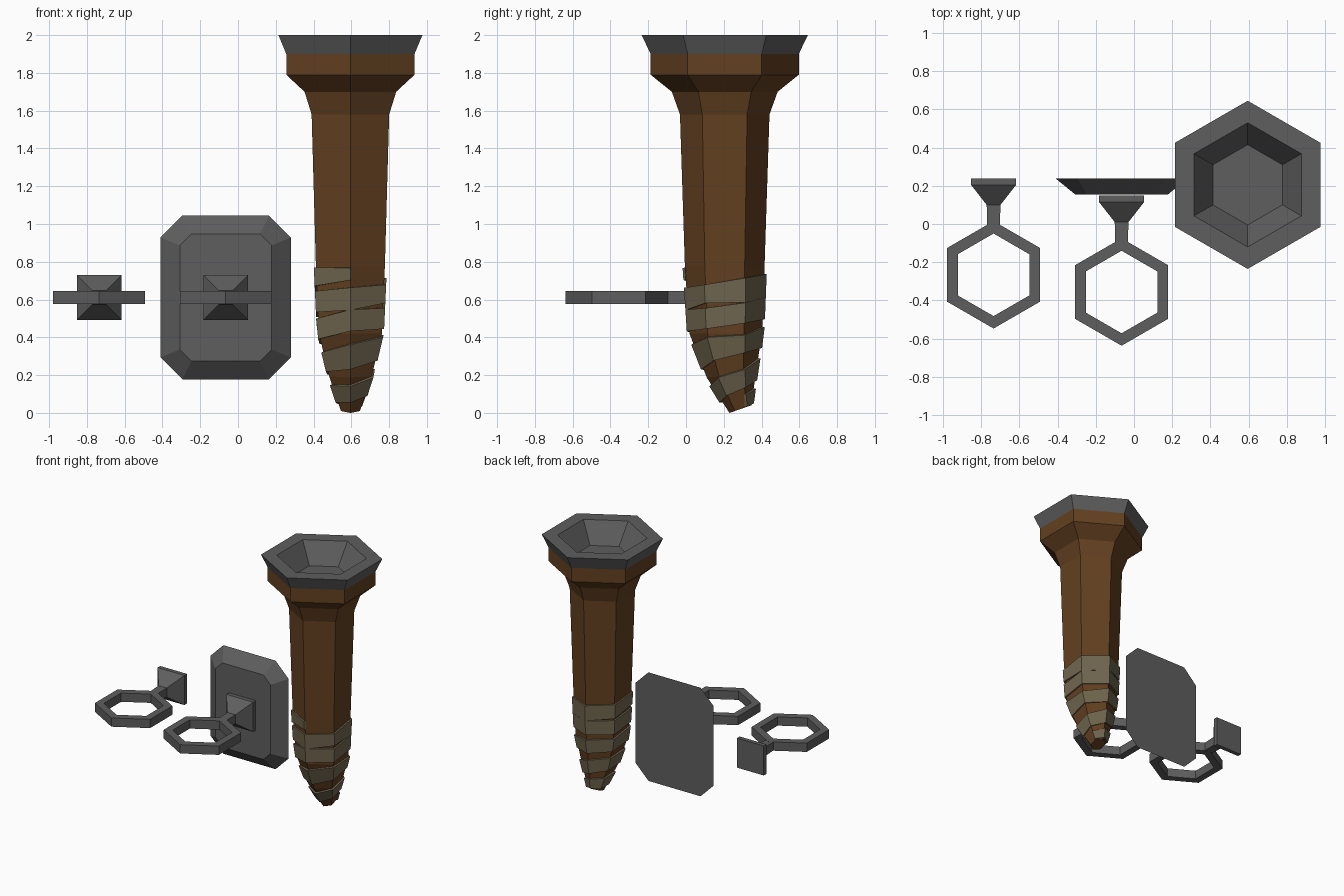
import bpy, bmesh, math, random

random.seed(4)
cube = bpy.data.objects.get("Cube")
if cube:
    bpy.data.objects.remove(cube, do_unlink=True)


def material(name, rgb):
    m = bpy.data.materials.new(name)
    m.use_nodes = True
    m.diffuse_color = (*rgb, 1)
    bsdf = m.node_tree.nodes["Principled BSDF"]
    bsdf.inputs["Base Color"].default_value = (*rgb, 1)
    bsdf.inputs["Roughness"].default_value = 0.9
    return m


WOOD = material("brown wood", (0.125, 0.052, 0.015))
IRON = material("dark iron", (0.112, 0.112, 0.112))
CLOTH = material("grubby cloth", (0.165, 0.135, 0.08))


def loft(name, rings, mats, capped=True, closed=False, rule=None):
    """Skin a list of equal point rings; rule(i) gives the material of strip i."""
    bm = bmesh.new()
    loops = [[bm.verts.new(p) for p in ring] for ring in rings]
    n = len(loops[0])
    pairs = list(zip(loops, loops[1:]))
    if closed:
        pairs.append((loops[-1], loops[0]))
    for i, (a, b) in enumerate(pairs):
        for k in range(n):
            f = bm.faces.new((a[k], a[(k + 1) % n], b[(k + 1) % n], b[k]))
            f.material_index = rule(i) if rule else 0
    if capped:
        bm.faces.new(loops[0][::-1])
        bm.faces.new(loops[-1]).material_index = rule(len(pairs)) if rule else 0
    bmesh.ops.recalc_face_normals(bm, faces=bm.faces)
    return finish(name, bm, mats)


def finish(name, bm, mats):
    me = bpy.data.meshes.new(name)
    bm.to_mesh(me)
    bm.free()
    for m in mats:
        me.materials.append(m)
    ob = bpy.data.objects.new(name, me)
    bpy.context.collection.objects.link(ob)
    return ob


# Torch: hexagonal profile as (height, radius, centre y, tilt)
TX, TY = 0.595, 0.205
SHAFT = [(0.02, 0.058, 0.288, 0.35), (0.2, 0.13, 0.24, 0.1), (0.42, 0.192, 0.21, 0),
         (0.78, 0.211, TY, 0), (1.58, 0.237, TY, 0)]
HEAD = [(1.7, 0.28), (1.79, 0.392), (1.9, 0.392), (2.0, 0.44), (2.0, 0.325), (1.84, 0.21)]


def hex_point(step, z, r, cy, tilt):
    a = math.radians(60 * step - 90)
    dy = r * math.sin(a)
    return (TX + r * math.cos(a), cy + dy, z + dy * tilt)


def shaft_point(step, z, extra):
    """Point on the shaft's corner line at height z, pushed out a little."""
    z = max(z, SHAFT[0][0])
    for a, b in zip(SHAFT, SHAFT[1:]):
        if z <= b[0]:
            t = (z - a[0]) / (b[0] - a[0])
            _, r, cy, tilt = (u + (v - u) * t for u, v in zip(a, b))
            return hex_point(step, z, r + extra, cy, tilt)


profile = SHAFT + [(z, r, TY, 0) for z, r in HEAD]
loft("torch_handle", [[hex_point(k, *p) for k in range(6)] for p in profile],
     [WOOD, IRON], rule=lambda i: int(i >= len(SHAFT) + 2))

# Cloth strip wound up the lower shaft, one crease per corner
TURNS = [0.02, 0.12, 0.305, 0.48, 0.61, 0.74]
bm = bmesh.new()
previous = None
for step in range(-4, 25):
    turn = step / 6 + 1
    i = min(int(turn), 4)
    z = TURNS[i] + (TURNS[i + 1] - TURNS[i]) * (turn - i)
    half = min(0.058, 0.035 + 0.012 * turn)
    if step == 24:
        half = 0.035
    low = z - half + random.uniform(-0.012, 0.012)
    high = z + half + random.uniform(-0.012, 0.012)
    pair = [bm.verts.new(shaft_point(step, h, 0.013)) for h in (low, high)]
    if previous:
        bm.faces.new((previous[0], pair[0], pair[1], previous[1]))
    previous = pair
wrap = finish("cloth_wrap", bm, [CLOTH])
thick = wrap.modifiers.new("thickness", 'SOLIDIFY')
thick.thickness = 0.014
thick.offset = -1

# Holders: square foot tapering to a stem that carries a hexagonal ring
CZ = 0.611


def holder(prefix, x, y):
    def square(dy, h):
        return [(x + sx * h, y + dy, CZ + sz * h)
                for sx, sz in ((-1, -1), (1, -1), (1, 1), (-1, 1))]

    loft(prefix + "_mount", [square(0.238, 0.118), square(0.205, 0.118),
                             square(0.1, 0.036), square(-0.015, 0.033)], [IRON])
    section = [(0.281, -0.035), (0.281, 0.035), (0.216, 0.035), (0.216, -0.035)]
    rings = []
    for k in range(6):
        a = math.radians(60 * k - 90)
        rings.append([(x + r * math.cos(a), y - 0.266 + r * math.sin(a), CZ + h)
                      for r, h in section])
    loft(prefix + "_ring", rings, [IRON], capped=False, closed=True)


holder("small_holder", -0.735, 0)
holder("plate_holder", -0.065, -0.09)


# Wall plate with clipped corners and a bevelled front
def clipped(y, hx, hz, cut):
    pts = [(hx, hz - cut), (hx - cut, hz)]
    quarter = pts + [(-u, v) for u, v in pts[::-1]]
    return [(-0.065 + u, y, CZ + v) for u, v in quarter + [(-u, -v) for u, v in quarter]]


loft("wall_plate", [clipped(0.238, 0.345, 0.433, 0.115),
                    clipped(0.155, 0.243, 0.337, 0.062)], [IRON])
